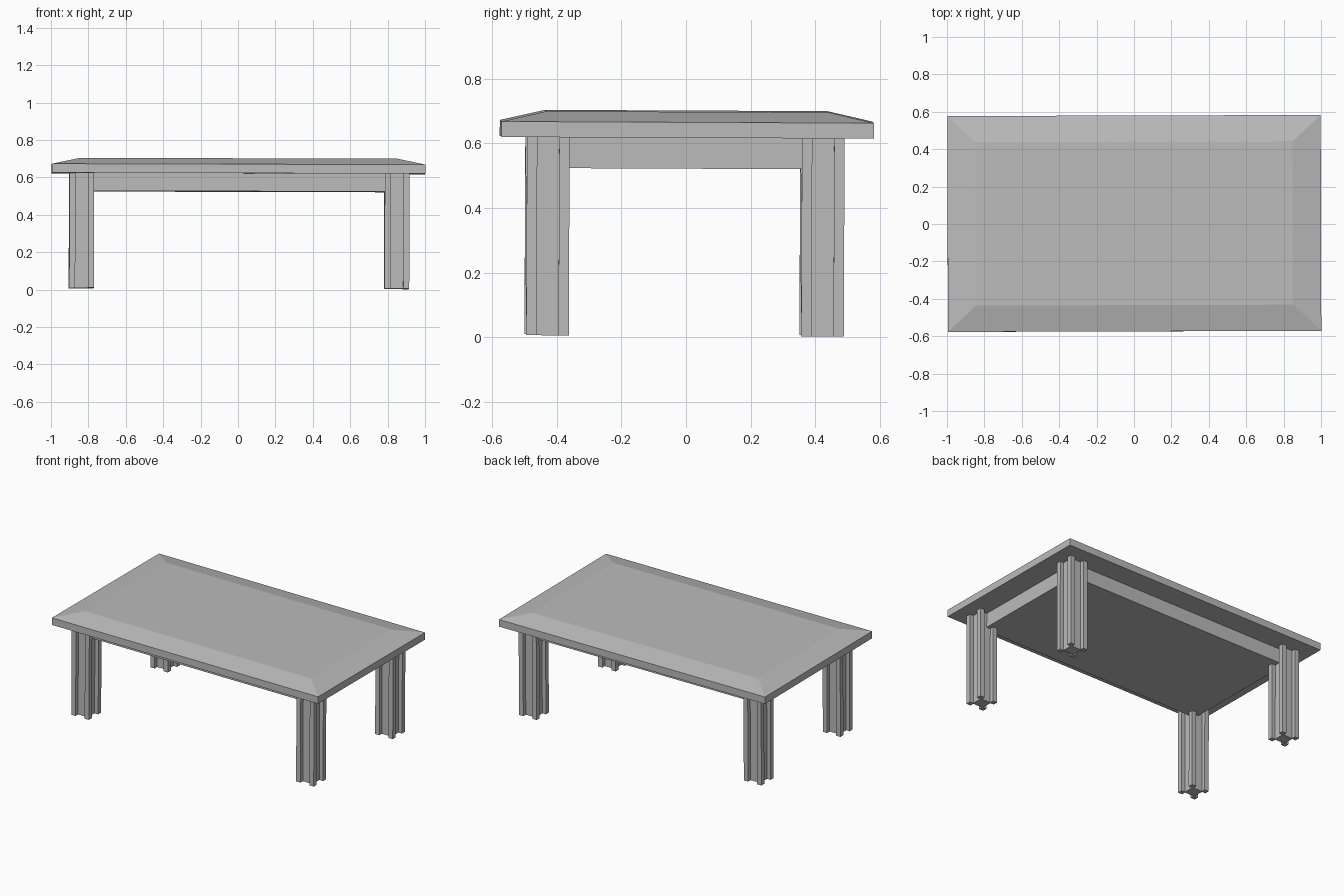
import bpy, bmesh, math
from mathutils import Matrix

if "Cube" in bpy.data.objects:
    bpy.data.objects.remove(bpy.data.objects["Cube"])

grey = bpy.data.materials.new("plain grey")
grey.diffuse_color = (0.5, 0.5, 0.5, 1)
grey.use_nodes = True
grey.node_tree.nodes["Principled BSDF"].inputs["Base Color"].default_value = grey.diffuse_color

# The whole table leans and turns very slightly
LEAN = Matrix.Rotation(0.003, 4, 'Z') @ Matrix.Rotation(-0.0045, 4, 'X') @ Matrix.Rotation(0.0025, 4, 'Y')


def loft(name, rings):
    """Solid from a stack of matching rings, each ring = (list of xy points, z)."""
    bm = bmesh.new()
    loops = [[bm.verts.new((x, y, z)) for x, y in pts] for pts, z in rings]
    for low, high in zip(loops, loops[1:]):
        n = len(low)
        for i in range(n):
            j = (i + 1) % n
            bm.faces.new((low[i], low[j], high[j], high[i]))
    bm.faces.new(loops[0][::-1])
    bm.faces.new(loops[-1])
    bmesh.ops.recalc_face_normals(bm, faces=bm.faces[:])
    bm.transform(LEAN)
    mesh = bpy.data.meshes.new(name)
    bm.to_mesh(mesh)
    bm.free()
    mesh.materials.append(grey)
    obj = bpy.data.objects.new(name, mesh)
    bpy.context.collection.objects.link(obj)
    return obj


def rect(hx, hy):
    return [(-hx, -hy), (hx, -hy), (hx, hy), (-hx, hy)]


def grooved_square(cx, cy, half=0.066, groove=0.034, depth=0.027):
    """Square outline with a channel in the middle of each side."""
    side = [(-half, -half), (-groove, -half), (-groove, depth - half),
            (groove, depth - half), (groove, -half)]
    pts = []
    for k in range(4):
        c, s = round(math.cos(k * math.pi / 2)), round(math.sin(k * math.pi / 2))
        pts += [(cx + c * x - s * y, cy + s * x + c * y) for x, y in side]
    return pts


# Table top with a wide sloped border
loft("table_top", [(rect(0.998, 0.577), 0.62), (rect(0.998, 0.577), 0.668),
                   (rect(0.848, 0.437), 0.70)])

# Solid apron block under the top
loft("apron", [(rect(0.842, 0.425), 0.524), (rect(0.842, 0.425), 0.62)])

# Four legs with a channel down each side
for sx, side in ((-1, "left"), (1, "right")):
    for sy, end in ((-1, "front"), (1, "back")):
        loft(f"{end}_{side}_leg",
             [(grooved_square(0.005 + sx * 0.843, -0.006 + sy * 0.426), z) for z in (0.006, 0.62)])
